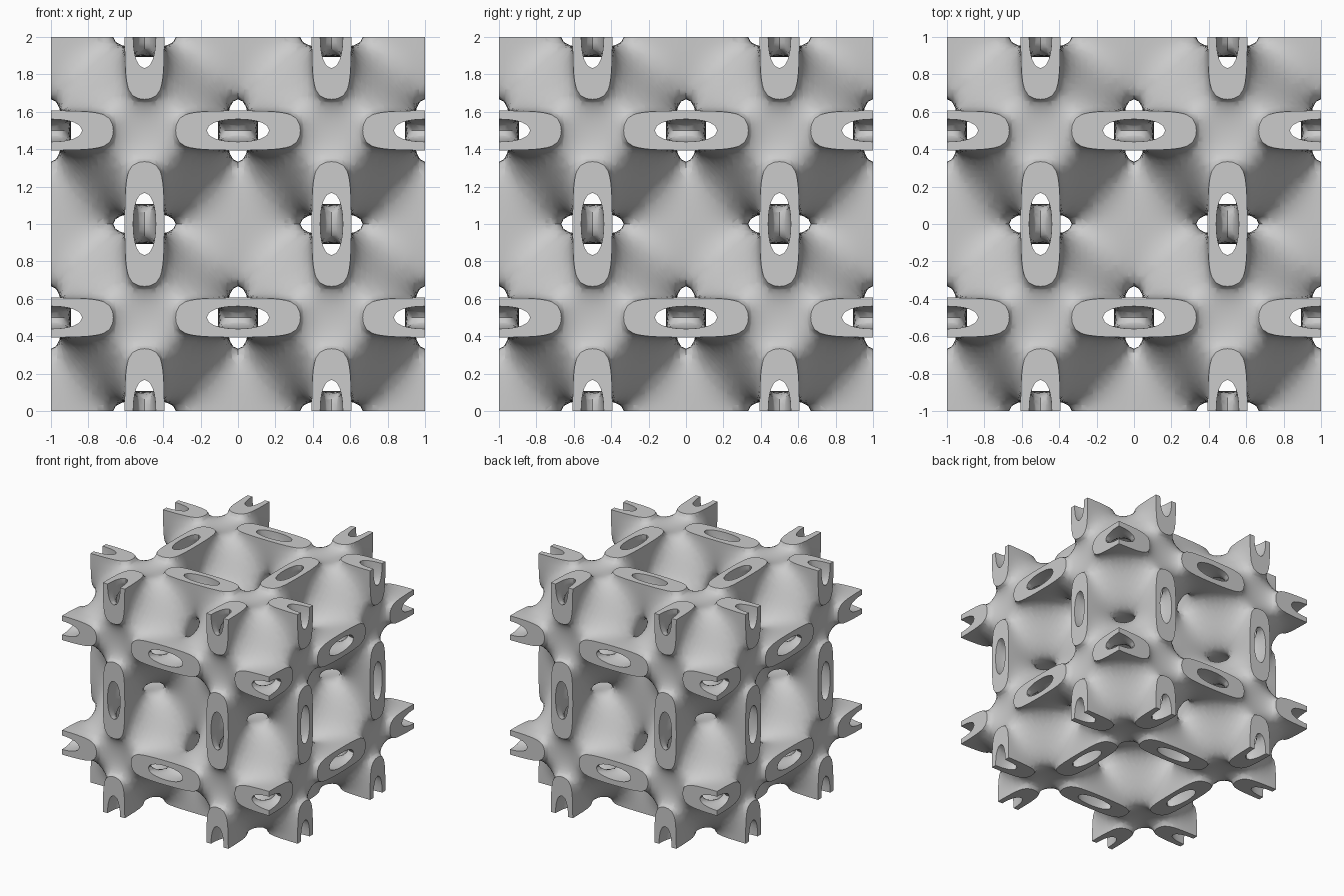
import bpy, bmesh, math
from itertools import product

cube = bpy.data.objects.get("Cube")
if cube:
    bpy.data.objects.remove(cube)

STEPS = 32      # grid steps across one period, which is 1 unit
HALF_WALL = 0.5   # the wall fills -HALF_WALL < field < HALF_WALL


# Periodic field whose zero level is the middle of the wall
def field(p):
    a, b, c = (math.cos(math.tau * v / STEPS) for v in p)
    return 3 * (a + b + c) + 4 * a * b * c


bm = bmesh.new()
samples = {p: field(p) for p in product(range(STEPS + 1), repeat=3)}
verts = {}


def outside(value, side):
    return value * side > HALF_WALL


def corner_vert(p):
    if p not in verts:
        verts[p] = bm.verts.new([v / STEPS for v in p])
    return verts[p]


# Vertex where a grid edge leaves the wall, found by bisection
def crossing_vert(p, q, side):
    key = (min(p, q), max(p, q), side)
    if key not in verts:
        lo, hi = key[0], key[1]
        start = outside(samples[lo], side)
        for _ in range(16):
            mid = tuple((u + v) / 2 for u, v in zip(lo, hi))
            if outside(field(mid), side) == start:
                lo = mid
            else:
                hi = mid
        verts[key] = bm.verts.new([v / STEPS for v in lo])
    return verts[key]


# Four corners of a grid square, counter-clockwise seen from +axis
def square(origin, axis):
    u, v = (axis + 1) % 3, (axis + 2) % 3
    ring = []
    for du, dv in ((0, 0), (1, 0), (1, 1), (0, 1)):
        p = list(origin)
        p[u] += du
        p[v] += dv
        ring.append(tuple(p))
    return ring


def ring_edges(ring):
    return zip(ring, ring[1:] + ring[:1])


# Link the crossings on the six sides of a grid cell into polygons
def wall_faces(cell, side):
    follow = {}
    for axis, far in product(range(3), (0, 1)):
        origin = list(cell)
        origin[axis] += far
        ring = square(origin, axis)
        if not far:
            ring.reverse()
        hits = [(outside(samples[p], side), crossing_vert(p, q, side))
                for p, q in ring_edges(ring)
                if outside(samples[p], side) != outside(samples[q], side)]
        if not hits:
            continue
        step = 1
        if len(hits) == 4:
            middle = [sum(c) / 4 for c in zip(*ring)]
            step = 1 if outside(field(middle), side) else -1
        for i, (entering, vert) in enumerate(hits):
            if entering:
                follow[vert] = hits[(i + step) % len(hits)][1]
    while follow:
        first, vert = follow.popitem()
        loop = [first]
        while vert != first:
            loop.append(vert)
            vert = follow.pop(vert)
        if len(loop) > 2:
            bm.faces.new(loop)


# Curved walls: both skins of the sheet
for cell in product(range(STEPS), repeat=3):
    values = [samples[tuple(c + d for c, d in zip(cell, off))]
              for off in product((0, 1), repeat=3)]
    for side in (1, -1):
        if len({outside(v, side) for v in values}) == 2:
            wall_faces(cell, side)

# Flat cut rims on the outer planes of the block
for axis, i, j in product(range(3), range(STEPS), range(STEPS)):
    origin = [0, 0, 0]
    origin[axis], origin[(axis + 1) % 3], origin[(axis + 2) % 3] = STEPS, i, j
    loop = []
    for p, q in ring_edges(square(origin, axis)):
        if abs(samples[p]) < HALF_WALL:
            loop.append(corner_vert(p))
        for side in ((-1, 1) if samples[p] < samples[q] else (1, -1)):
            if outside(samples[p], side) != outside(samples[q], side):
                loop.append(crossing_vert(p, q, side))
    if len(loop) > 2:
        bm.faces.new(loop)

bmesh.ops.triangulate(bm, faces=[f for f in bm.faces if len(f.verts) > 4])
mesh = bpy.data.meshes.new("lattice_block")
bm.to_mesh(mesh)
bm.free()

block = bpy.data.objects.new("lattice_block", mesh)
block.location.z = 1
bpy.context.collection.objects.link(block)

grey = bpy.data.materials.new("plain_grey")
grey.use_nodes = True
colour = (0.6, 0.6, 0.6, 1)
grey.diffuse_color = colour
grey.node_tree.nodes["Principled BSDF"].inputs["Base Color"].default_value = colour
mesh.materials.append(grey)

# Mirror the one-eighth block across all three middle planes
mirror = block.modifiers.new("mirror", "MIRROR")
mirror.use_axis = (True, True, True)
mirror.merge_threshold = 0.0001
bpy.ops.object.select_all(action="DESELECT")
block.select_set(True)
bpy.context.view_layer.objects.active = block
bpy.ops.object.modifier_apply(modifier=mirror.name)
bpy.ops.object.shade_smooth_by_angle(angle=math.radians(45))
